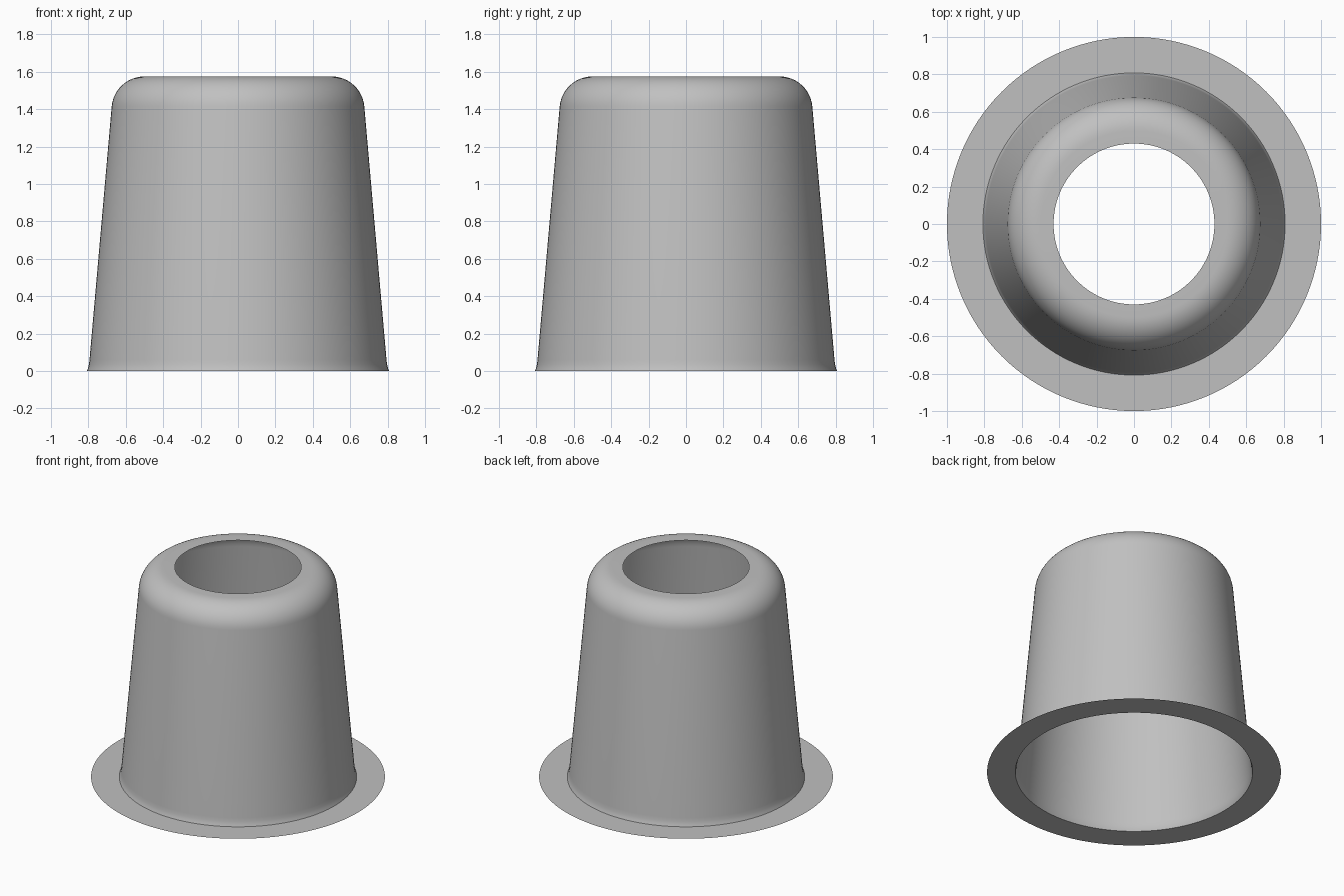
import bpy, bmesh
from math import sin, cos, radians, tau

cube = bpy.data.objects.get("Cube")
if cube:
    bpy.data.objects.remove(cube, do_unlink=True)

SIDES = 128

grey = bpy.data.materials.new("plain grey")
grey.use_nodes = True
colour = (0.53, 0.53, 0.53, 1)
grey.diffuse_color = colour
grey.node_tree.nodes["Principled BSDF"].inputs["Base Color"].default_value = colour


def lathe(name, profile):
    """Spin a (radius, height) profile, listed from outside in, around z."""
    bm = bmesh.new()
    rings = [[bm.verts.new((r * cos(tau * i / SIDES), r * sin(tau * i / SIDES), z))
              for i in range(SIDES)] for r, z in profile]
    for outer, inner in zip(rings, rings[1:]):
        for i in range(SIDES):
            j = (i + 1) % SIDES
            bm.faces.new((outer[i], outer[j], inner[j], inner[i]))
    mesh = bpy.data.meshes.new(name)
    bm.to_mesh(mesh)
    bm.free()
    mesh.materials.append(grey)
    obj = bpy.data.objects.new(name, mesh)
    bpy.context.collection.objects.link(obj)
    bpy.ops.object.select_all(action='DESELECT')
    obj.select_set(True)
    bpy.context.view_layer.objects.active = obj
    bpy.ops.object.shade_smooth_by_angle(angle=radians(35))
    return obj


# Rounded shoulder between the tapered wall and the flat rim
radius, top, draft = 0.176, 1.575, 5
shoulder = []
for k in range(13):
    a = radians(draft + (90 - draft) * k / 12)
    shoulder.append((0.5 + radius * cos(a), top - radius + radius * sin(a)))

# Thin sheet shell: flared foot, tapered wall, shoulder, rim around the open top
foot = [(0.808, 0), (0.802, 0.015), (0.797, 0.035), (0.794, 0.06)]
lathe("cup_shell", foot + shoulder + [(0.43, top)])

# Flat sheet ring at the base
lathe("base_flange", [(1, 0), (0.808, 0)])
